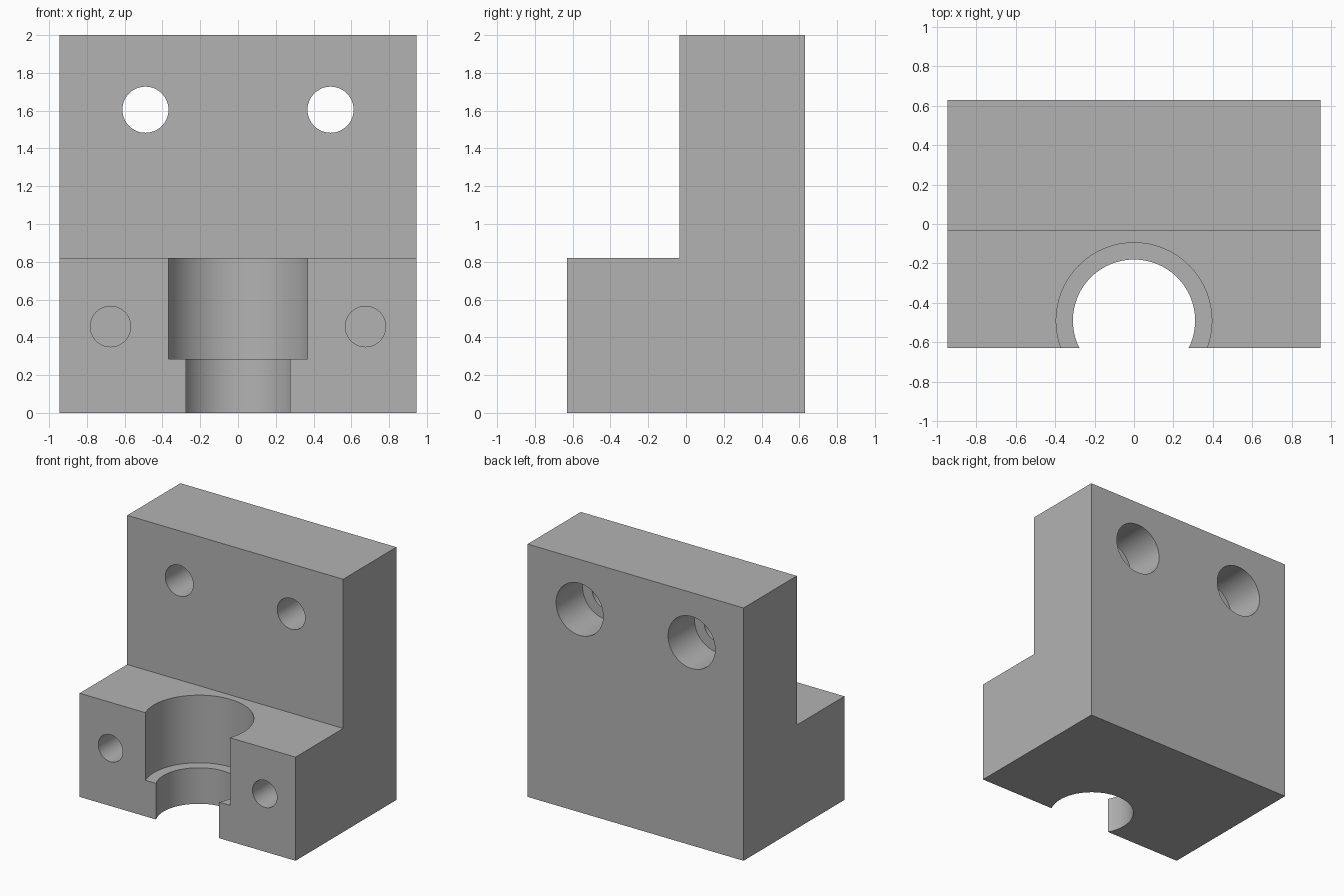
import bpy, bmesh, math
from mathutils import Matrix

cube = bpy.data.objects.get("Cube")
if cube:
    bpy.data.objects.remove(cube, do_unlink=True)

# Single plain grey
grey = bpy.data.materials.new("plain_grey")
grey.use_nodes = True
COLOUR = (0.45, 0.45, 0.45, 1)
grey.diffuse_color = COLOUR
grey.node_tree.nodes["Principled BSDF"].inputs["Base Color"].default_value = COLOUR


def finish(bm, name):
    bmesh.ops.recalc_face_normals(bm, faces=bm.faces)
    mesh = bpy.data.meshes.new(name)
    bm.to_mesh(mesh)
    bm.free()
    mesh.materials.append(grey)
    obj = bpy.data.objects.new(name, mesh)
    bpy.context.collection.objects.link(obj)
    return obj


def drill(body, radius, x, y, z, length, along_y=False):
    """Cut a round hole starting at (x, y, z) and running up +z, or back along +y."""
    turn = Matrix.Rotation(-math.pi / 2, 4, 'X') if along_y else Matrix()
    place = Matrix.Translation((x, y, z)) @ turn @ Matrix.Translation((0, 0, length / 2))
    bm = bmesh.new()
    bmesh.ops.create_cone(bm, cap_ends=True, segments=64, radius1=radius,
                          radius2=radius, depth=length, matrix=place)
    cutter = finish(bm, "hole_cutter")
    cutter.hide_render = True
    mod = body.modifiers.new("hole", 'BOOLEAN')
    mod.operation = 'DIFFERENCE'
    mod.solver = 'EXACT'
    mod.object = cutter
    bpy.context.view_layer.objects.active = body
    bpy.ops.object.modifier_apply(modifier=mod.name)
    bpy.data.objects.remove(cutter, do_unlink=True)


# L-shaped block, side profile (y, z) extruded across the width
HALF_W, FRONT, STEP, BACK, LEDGE, TOP = 0.945, -0.63, -0.035, 0.63, 0.82, 2.0
profile = [(FRONT, 0), (BACK, 0), (BACK, TOP), (STEP, TOP), (STEP, LEDGE), (FRONT, LEDGE)]
bm = bmesh.new()
side = bm.faces.new([bm.verts.new((-HALF_W, y, z)) for y, z in profile])
swept = bmesh.ops.extrude_face_region(bm, geom=[side])
bmesh.ops.translate(bm, vec=(2 * HALF_W, 0, 0),
                    verts=[g for g in swept["geom"] if isinstance(g, bmesh.types.BMVert)])
block = finish(bm, "mounting_block")

# Stepped vertical bore, open at the front
BORE_Y = -0.49
drill(block, 0.395, 0, BORE_Y, 0.285, 0.8)
drill(block, 0.31, 0, BORE_Y, -0.1, 0.6)

for s in (-1, 1):
    # Mounting hole through the upright, counterbored from the back
    drill(block, 0.122, s * 0.49, STEP - 0.1, 1.605, 1.0, True)
    drill(block, 0.206, s * 0.49, 0.3, 1.605, 0.5, True)
    # Blind clamp-screw hole in the front of the ledge
    drill(block, 0.107, s * 0.675, FRONT - 0.1, 0.457, 0.7, True)

# Smooth bore walls, crisp edges
bpy.ops.object.select_all(action='DESELECT')
block.select_set(True)
bpy.context.view_layer.objects.active = block
bpy.ops.object.shade_smooth_by_angle(angle=math.radians(30))
